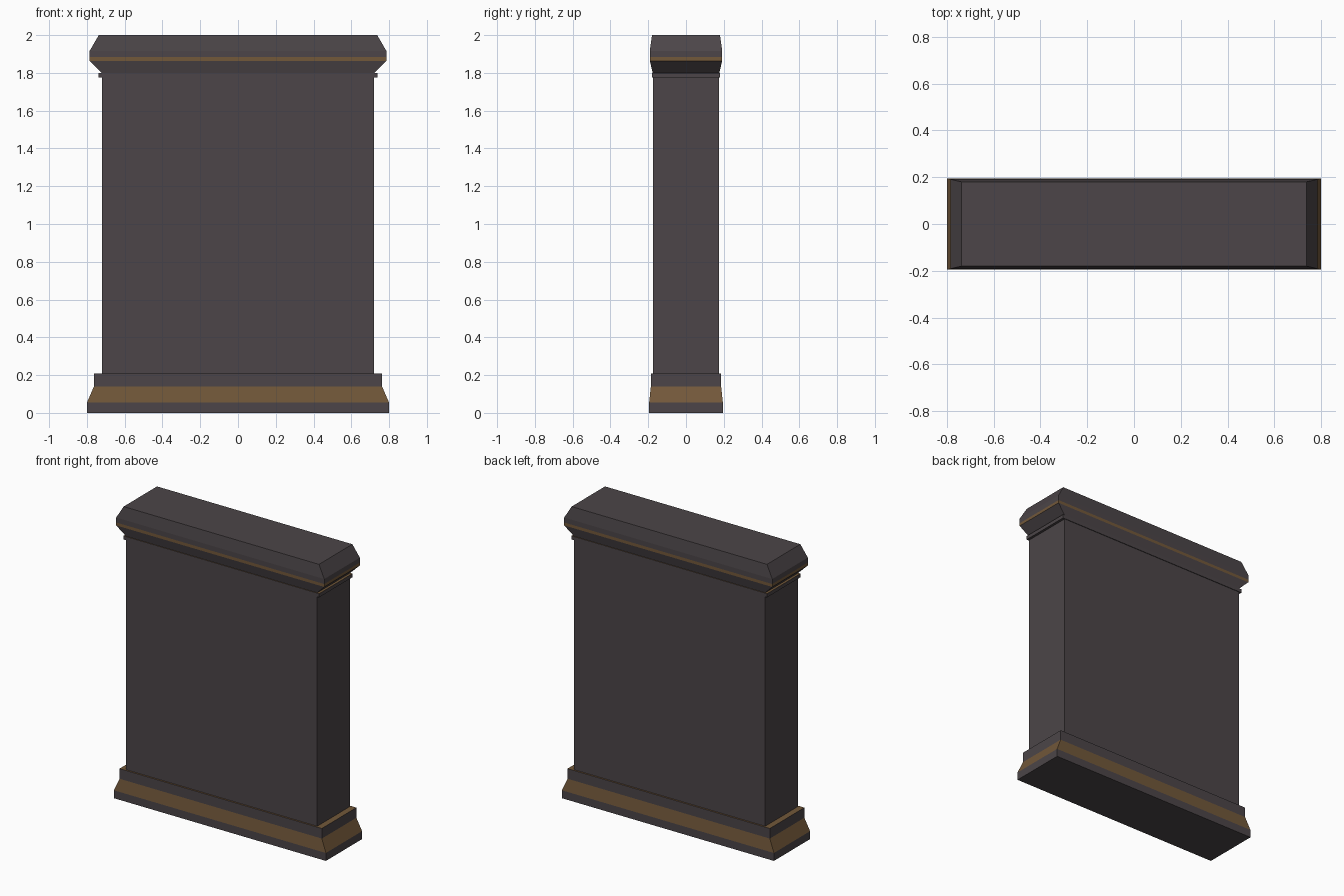
import bpy, bmesh

if "Cube" in bpy.data.objects:
    bpy.data.objects.remove(bpy.data.objects["Cube"])

DEPTH = 0.244  # depth of every section as a fraction of its width


def material(name, rgb):
    m = bpy.data.materials.new(name)
    m.diffuse_color = (*rgb, 1)
    m.use_nodes = True
    m.node_tree.nodes["Principled BSDF"].inputs["Base Color"].default_value = m.diffuse_color
    return m


STONE = material("dark_stone", (0.072, 0.060, 0.065))
BRONZE = material("bronze", (0.170, 0.098, 0.042))


def loft(name, profile, bronze=(), bottom=False, top=False):
    """Stack rectangles given as (half width, height); bronze lists the bronze bands."""
    bm = bmesh.new()
    rings = [[bm.verts.new((sx * w, sy * w * DEPTH, z))
              for sx, sy in ((-1, -1), (1, -1), (1, 1), (-1, 1))] for w, z in profile]
    for i, (a, b) in enumerate(zip(rings, rings[1:])):
        for j in range(4):
            k = (j + 1) % 4
            f = bm.faces.new((a[j], a[k], b[k], b[j]))
            f.material_index = int(i in bronze)
    if bottom:
        bm.faces.new(rings[0][::-1])
    if top:
        bm.faces.new(rings[-1])
    mesh = bpy.data.meshes.new(name)
    bm.to_mesh(mesh)
    bm.free()
    mesh.materials.append(STONE)
    mesh.materials.append(BRONZE)
    bpy.context.collection.objects.link(bpy.data.objects.new(name, mesh))


# Stepped plinth with a bronze slope and bronze ledge
loft("plinth", [(0.80, 0), (0.80, 0.054), (0.763, 0.139), (0.763, 0.208), (0.721, 0.208)],
     bronze=(1, 3), bottom=True)

# Plain slab
loft("slab", [(0.721, 0.208), (0.721, 1.775)])

# Thin collar under the cap
loft("collar", [(0.721, 1.775), (0.738, 1.775), (0.738, 1.80), (0.721, 1.80)], bronze=(2,))

# Flared cap with a bronze strip and bevelled top
loft("cap", [(0.721, 1.80), (0.785, 1.863), (0.785, 1.883), (0.785, 1.917), (0.737, 2.0)],
     bronze=(1,), top=True)
